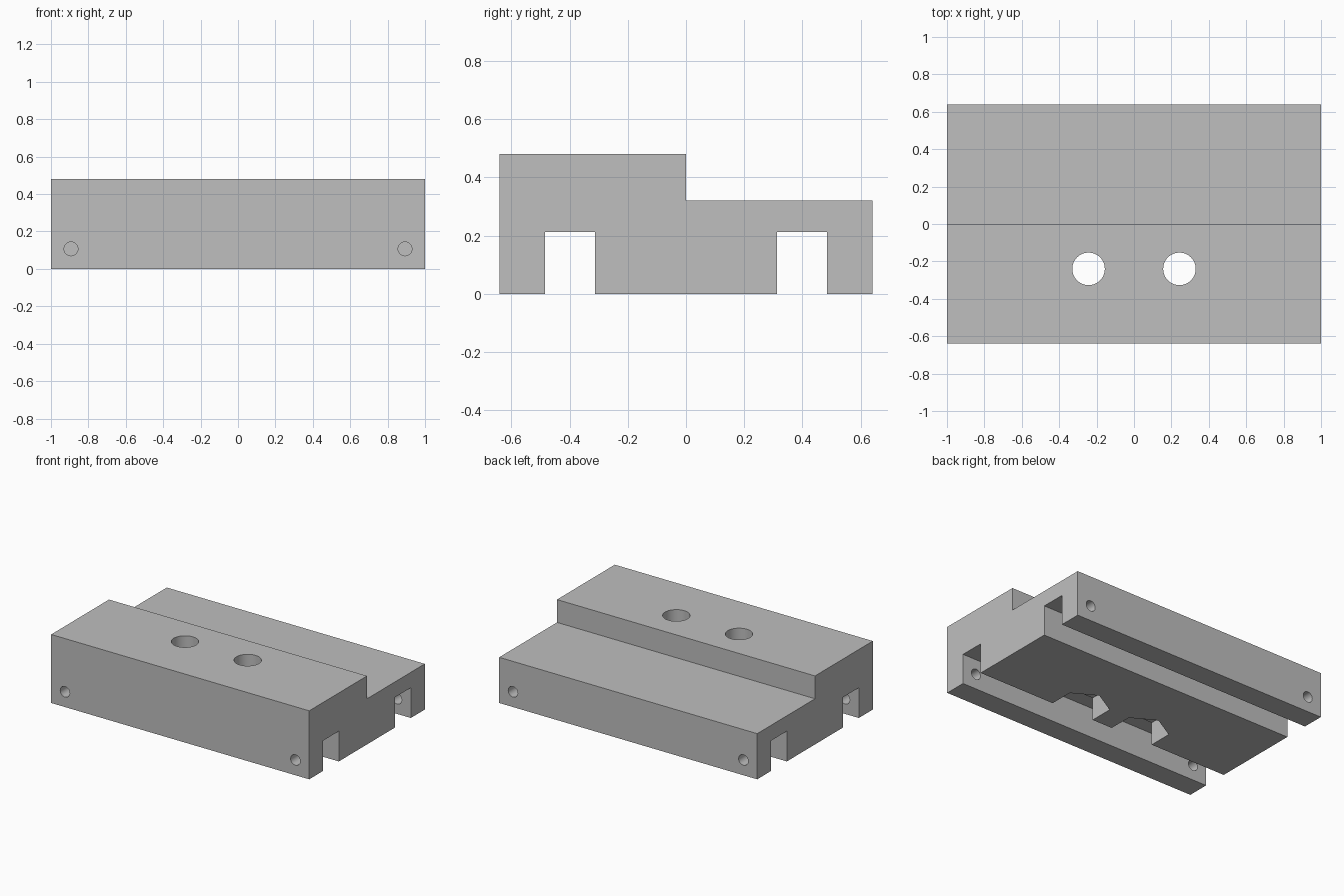
import bpy
import bmesh
from math import pi
from mathutils import Matrix

cube = bpy.data.objects.get("Cube")
if cube:
    bpy.data.objects.remove(cube, do_unlink=True)

grey = bpy.data.materials.new("plain grey")
grey.use_nodes = True
colour = (0.52, 0.52, 0.52, 1)
grey.diffuse_color = colour
grey.node_tree.nodes["Principled BSDF"].inputs["Base Color"].default_value = colour


def make_object(name, bm):
    bmesh.ops.recalc_face_normals(bm, faces=bm.faces)
    mesh = bpy.data.meshes.new(name)
    bm.to_mesh(mesh)
    bm.free()
    mesh.materials.append(grey)
    obj = bpy.data.objects.new(name, mesh)
    bpy.context.collection.objects.link(obj)
    return obj


def cutter(bm, sides, radius, depth, matrix):
    bmesh.ops.create_cone(bm, cap_ends=True, segments=sides, radius1=radius,
                          radius2=radius, depth=depth, matrix=matrix)


# Stepped block with two slots underneath, extruded along x
W, IN, OUT, SLOT, LOW, HIGH = 0.64, 0.312, 0.485, 0.212, 0.32, 0.48
profile = [(-W, 0), (-OUT, 0), (-OUT, SLOT), (-IN, SLOT), (-IN, 0),
           (IN, 0), (IN, SLOT), (OUT, SLOT), (OUT, 0), (W, 0),
           (W, LOW), (0, LOW), (0, HIGH), (-W, HIGH)]
bm = bmesh.new()
face = bm.faces.new([bm.verts.new((-1, y, z)) for y, z in profile])
ext = bmesh.ops.extrude_face_region(bm, geom=[face])
bmesh.ops.translate(bm, vec=(2, 0, 0),
                    verts=[v for v in ext["geom"] if isinstance(v, bmesh.types.BMVert)])
block = make_object("slotted_block", bm)

# Bolt holes, nut pockets and rail pin holes
bolts, nuts, pins = bmesh.new(), bmesh.new(), bmesh.new()
for side in (-1, 1):
    x, y = side * 0.243, -0.24
    cutter(bolts, 48, 0.087, 1.4, Matrix.Translation((x, y, 0.2)))
    cutter(nuts, 6, 0.19, 0.32, Matrix.Translation((x, y, 0)))
    for rail in (-1, 1):
        spot = Matrix.Translation((side * 0.893, rail * 0.57, 0.107))
        cutter(pins, 32, 0.037, 0.3, spot @ Matrix.Rotation(pi / 2, 4, "X"))

for name, shape in (("bolt_hole_cutter", bolts), ("nut_pocket_cutter", nuts),
                    ("pin_hole_cutter", pins)):
    tool = make_object(name, shape)
    mod = block.modifiers.new(name, "BOOLEAN")
    mod.operation = "DIFFERENCE"
    mod.solver = "EXACT"
    mod.object = tool
    tool.hide_render = True
    tool.hide_set(True)

# Apply the cuts, then smooth the round hole walls
bpy.ops.object.select_all(action="DESELECT")
block.select_set(True)
bpy.context.view_layer.objects.active = block
for mod in list(block.modifiers):
    tool = mod.object
    bpy.ops.object.modifier_apply(modifier=mod.name)
    bpy.data.objects.remove(tool, do_unlink=True)
bpy.ops.object.shade_smooth_by_angle(angle=pi / 6)
